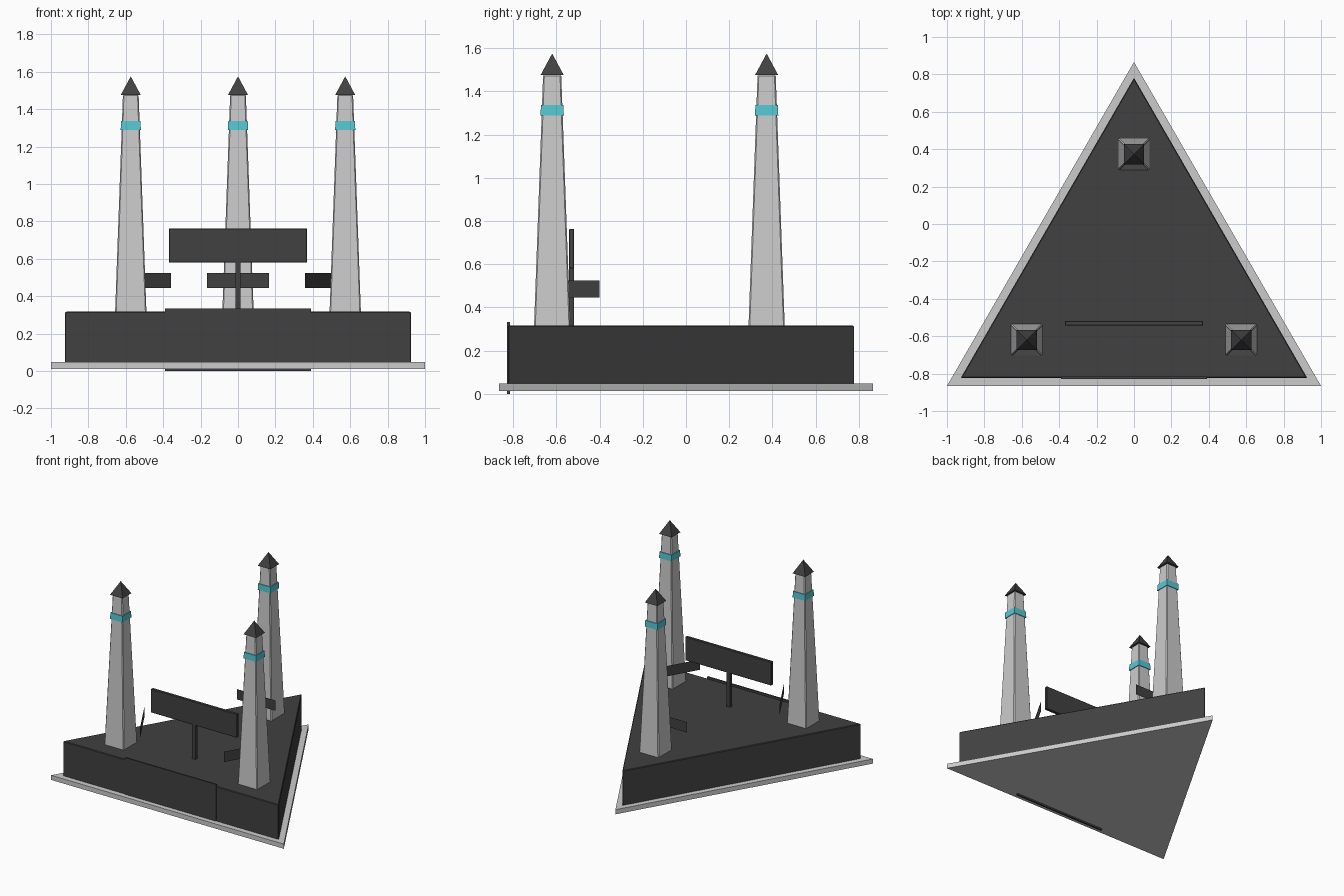
import bpy, bmesh, math

if "Cube" in bpy.data.objects:
    bpy.data.objects.remove(bpy.data.objects["Cube"])

S3 = math.sqrt(3)
CY = -S3 / 6 * 1.0          # y of the common triangle centre


def material(name, rgb):
    m = bpy.data.materials.new(name)
    m.diffuse_color = (*rgb, 1)
    m.use_nodes = True
    m.node_tree.nodes["Principled BSDF"].inputs["Base Color"].default_value = m.diffuse_color
    return m


LIGHT = material("light grey", (0.60, 0.60, 0.60))
DARK = material("charcoal", (0.052, 0.052, 0.052))
CYAN = material("cyan", (0.09, 0.58, 0.66))


def finish(name, bm, mat, bevel=0):
    bmesh.ops.recalc_face_normals(bm, faces=bm.faces)
    me = bpy.data.meshes.new(name)
    bm.to_mesh(me)
    bm.free()
    me.materials.append(mat)
    ob = bpy.data.objects.new(name, me)
    bpy.context.collection.objects.link(ob)
    if bevel:
        mod = ob.modifiers.new("bevel", 'BEVEL')
        mod.width = bevel
        mod.segments = 1
    return ob


def prism(name, sides, r0, r1, z0, z1, x, y, rot, mat, bevel=0):
    """Straight or tapered prism; r0 and r1 are corner radii."""
    bm = bmesh.new()
    bmesh.ops.create_cone(bm, cap_ends=True, segments=sides,
                          radius1=r0, radius2=r1, depth=z1 - z0)
    # turn so the first corner points along rot
    first = max(bm.verts, key=lambda v: v.co.y - v.co.z * 10)
    a = rot - math.atan2(first.co.y, first.co.x)
    for v in bm.verts:
        px, py = v.co.x, v.co.y
        v.co.x = px * math.cos(a) - py * math.sin(a) + x
        v.co.y = px * math.sin(a) + py * math.cos(a) + y
        v.co.z += (z0 + z1) / 2
    return finish(name, bm, mat, bevel)


def box(name, x0, x1, y0, y1, z0, z1, mat, bevel=0):
    bm = bmesh.new()
    bmesh.ops.create_cube(bm, size=1)
    for v in bm.verts:
        v.co.x = (x0 + x1) / 2 + v.co.x * (x1 - x0)
        v.co.y = (y0 + y1) / 2 + v.co.y * (y1 - y0)
        v.co.z = (z0 + z1) / 2 + v.co.z * (z1 - z0)
    return finish(name, bm, mat, bevel)


UP = math.pi / 2
Q = math.sqrt(2)

# Triangular base: light footing and dark body
prism("footing", 3, 2 / S3, 2 / S3, 0.012, 0.048, 0, CY, UP, LIGHT)
prism("base_body", 3, 1.07, 1.07, 0.03, 0.317, 0, CY, UP, DARK, 0.005)
box("front_panel", -0.39, 0.39, -0.828, -0.816, 0, 0.333, DARK)

# Three towers, each with a band, a pointed cap and a floating plate
for i, deg in enumerate((90, 210, 330)):
    a = math.radians(deg)
    c, s = math.cos(a), math.sin(a)
    x, y = 0.662 * c, CY + 0.662 * s
    prism(f"tower_{i}", 4, 0.084 * Q, 0.042 * Q, 0.31, 1.478, x, y, UP / 2, LIGHT, 0.006)
    prism(f"tower_band_{i}", 4, 0.054 * Q, 0.052 * Q, 1.288, 1.336, x, y, UP / 2, CYAN)
    prism(f"tower_cap_{i}", 4, 0.054 * Q, 0, 1.475, 1.575, x, y, UP / 2, DARK)
    # thin upright plate facing the centre
    px, py = 0.51 * c, CY + 0.51 * s
    bm = bmesh.new()
    bm.faces.new([bm.verts.new((px - s * w, py + c * w, z)) for w, z in
                  ((-0.165, 0.445), (0.165, 0.445), (0.165, 0.525), (-0.165, 0.525))])
    finish(f"tower_plate_{i}", bm, DARK)

# Sign board on a post
box("sign_board", -0.37, 0.37, -0.542, -0.518, 0.58, 0.763, DARK, 0.003)
box("sign_post", -0.014, 0.014, -0.542, -0.518, 0.31, 0.585, DARK)
